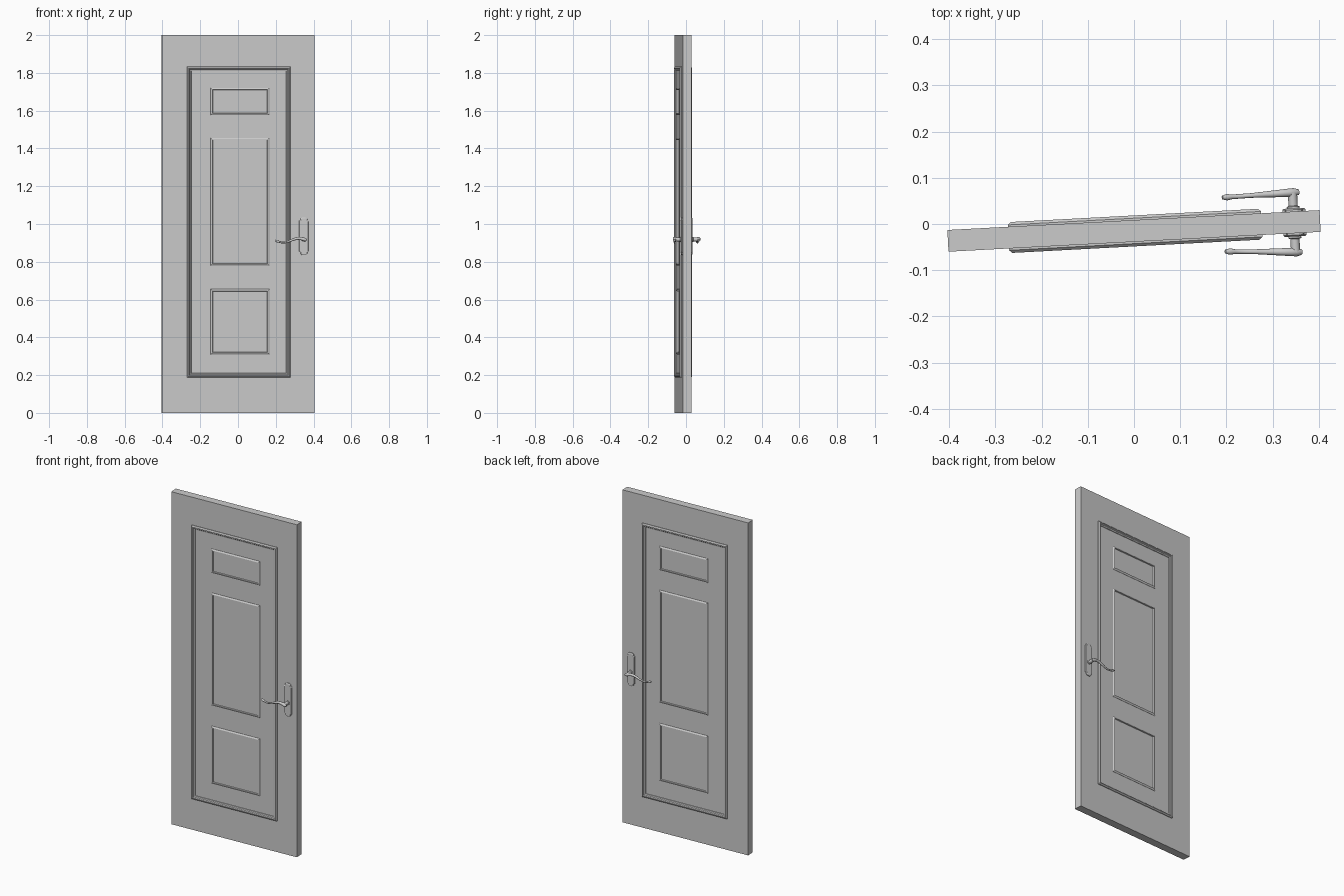
import bpy, bmesh, math
from mathutils import Matrix, Vector

cube = bpy.data.objects.get("Cube")
if cube:
    bpy.data.objects.remove(cube, do_unlink=True)

grey = bpy.data.materials.new("door grey")
grey.use_nodes = True
colour = (0.6, 0.6, 0.6, 1)
grey.diffuse_color = colour
grey.node_tree.nodes["Principled BSDF"].inputs["Base Color"].default_value = colour

# The leaf stands slightly ajar
AJAR = Matrix.Translation((0, -0.015, 0)) @ Matrix.Rotation(math.radians(3.05), 4, "Z")
FACE = 0.0235


def finish(name, bm, smooth=False):
    bmesh.ops.recalc_face_normals(bm, faces=bm.faces)
    mesh = bpy.data.meshes.new(name)
    bm.to_mesh(mesh)
    bm.free()
    mesh.materials.append(grey)
    obj = bpy.data.objects.new(name, mesh)
    bpy.context.collection.objects.link(obj)
    obj.matrix_world = AJAR
    if smooth:
        bpy.ops.object.select_all(action="DESELECT")
        obj.select_set(True)
        bpy.context.view_layer.objects.active = obj
        bpy.ops.object.shade_smooth_by_angle(angle=math.radians(40))
    return obj


def bridge(bm, a, b):
    for i in range(len(a)):
        j = (i + 1) % len(a)
        bm.faces.new((a[i], a[j], b[j], b[i]))


# Rectangular moulding: profile pairs are (inset, height above the face)
def moulding(name, side, x0, x1, z0, z1, profile):
    bm = bmesh.new()
    rings = []
    for d, h in profile:
        corners = ((x0 + d, z0 + d), (x1 - d, z0 + d), (x1 - d, z1 - d), (x0 + d, z1 - d))
        rings.append([bm.verts.new((x, side * (FACE + h), z)) for x, z in corners])
    for a, b in zip(rings, rings[1:] + rings[:1]):
        bridge(bm, a, b)
    finish(name, bm)


# Round bar swept through points given as (position, radius)
def bar(name, stations, sides=12):
    bm = bmesh.new()
    pts = [Vector(p) for p, r in stations]
    rings = []
    for i, (p, r) in enumerate(stations):
        along = (pts[min(i + 1, len(pts) - 1)] - pts[max(i - 1, 0)]).normalized()
        u = along.cross(Vector((0, 0, 1))).normalized()
        v = along.cross(u)
        angles = [math.tau * k / sides for k in range(sides)]
        rings.append([bm.verts.new(pts[i] + r * (u * math.cos(a) + v * math.sin(a))) for a in angles])
    for a, b in zip(rings, rings[1:]):
        bridge(bm, a, b)
    bm.faces.new(rings[0])
    bm.faces.new(rings[-1])
    finish(name, bm, True)


# Handle plate: one quarter outline mirrored both ways, with a bevelled rim
def plate(name, side, cx, cz):
    quarter = [(0.025, 0.082), (0.019, 0.086), (0.017, 0.094), (0.008, 0.1)]
    right = [(x, -z) for x, z in reversed(quarter)] + quarter
    outline = right + [(-x, z) for x, z in reversed(right)]
    bm = bmesh.new()
    rings = []
    for scale, h in ((1, -0.002), (1, 0.004), (0.9, 0.007)):
        rings.append([bm.verts.new((cx + x * scale, side * (FACE + h), cz + z * (1 + scale) / 2))
                      for x, z in outline])
    for a, b in zip(rings, rings[1:]):
        bridge(bm, a, b)
    bm.faces.new(rings[0])
    bm.faces.new(rings[-1])
    finish(name, bm)


# Door leaf
bm = bmesh.new()
bmesh.ops.create_cube(bm, size=1, matrix=Matrix.Translation((0, 0, 1)) @ Matrix.Diagonal((0.807, 2 * FACE, 2, 1)))
finish("door_leaf", bm)

FRAME = [(0, -0.002), (0, 0.004), (0.006, 0.01), (0.011, 0.01), (0.015, 0.005), (0.022, 0.003), (0.024, -0.002)]
RIM = [(0, -0.002), (0.002, 0.002), (0.008, 0.006), (0.011, 0.006), (0.014, -0.002)]
PANELS = {"upper": (1.575, 1.722), "middle": (0.778, 1.457), "lower": (0.308, 0.656)}

for side, label in ((-1, "front"), (1, "back")):
    moulding(label + "_outer_moulding", side, -0.272, 0.277, 0.187, 1.833, FRAME)
    for part, (z0, z1) in PANELS.items():
        moulding(f"{label}_{part}_panel_moulding", side, -0.147, 0.167, z0, z1, RIM)

    # Handle: plate, spindle and wavy lever
    plate(label + "_handle_plate", side, 0.348, 0.935)
    hx, hz = 0.347, 0.918
    reach = 0.065
    tip = 0.055 if side < 0 else 0.062
    bar(label + "_handle_spindle", [((hx, side * FACE, hz), 0.014), ((hx, side * 0.034, hz), 0.014),
                                    ((hx, side * 0.036, hz), 0.010), ((hx, side * reach, hz), 0.010)])
    lever = []
    for i in range(17):
        t = i / 16
        x = 0.36 - 0.165 * t
        z = 0.915 + 0.010 * math.sin(math.tau * (t * 1.05 - 0.02)) - 0.004 * t
        r = 0.010 - 0.005 * min(t * 1.6, 1) + (0.002 if i > 14 else 0)
        if i in (0, 16):
            r *= 0.6
        lever.append(((x, side * (reach + (tip - reach) * t), z), r))
    bar(label + "_handle_lever", lever)
